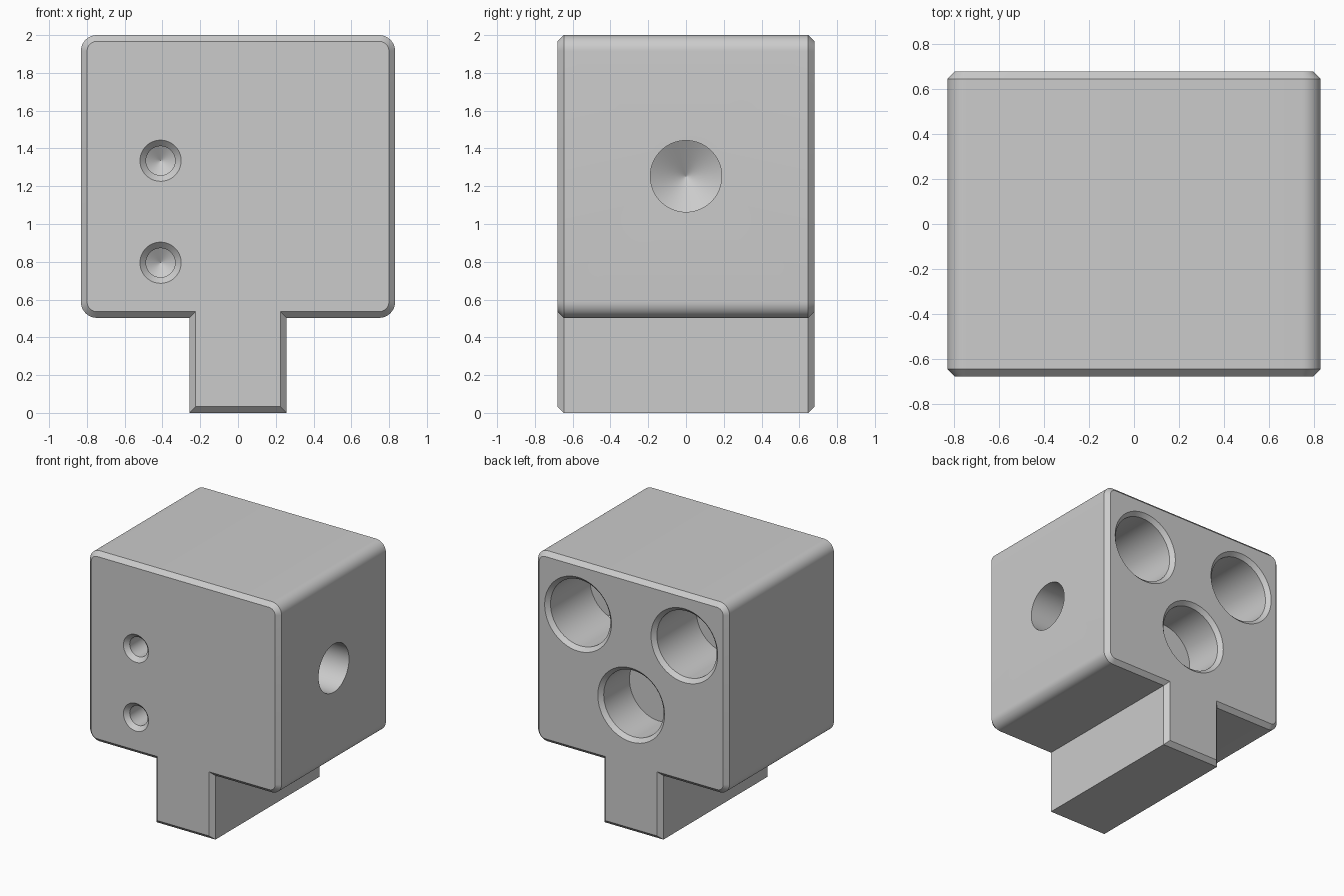
import bpy, bmesh, math
from mathutils import Matrix, Vector

if "Cube" in bpy.data.objects:
    bpy.data.objects.remove(bpy.data.objects["Cube"])

gray = bpy.data.materials.new("plain gray")
gray.diffuse_color = (0.6, 0.6, 0.6, 1)
gray.use_nodes = True
gray.node_tree.nodes["Principled BSDF"].inputs["Base Color"].default_value = gray.diffuse_color

HALF_Y, CHAMFER = 0.68, 0.033


def outline(d):
    """T-shaped front outline, inset by d, counter-clockwise in x, z."""
    w, stem, low, high, r = 0.832 - d, 0.257 - d, 0.503 + d, 2 - d, 0.085 - d
    right = [(stem, d), (stem, low)]
    for cz, start in ((low + r, -90), (high - r, 0)):
        for i in range(11):
            a = math.radians(start + 9 * i)
            right.append((w - r + r * math.cos(a), cz + r * math.sin(a)))
    return right + [(-x, z) for x, z in reversed(right)]


def finish(name, bm):
    bmesh.ops.recalc_face_normals(bm, faces=bm.faces)
    mesh = bpy.data.meshes.new(name)
    bm.to_mesh(mesh)
    bm.free()
    mesh.materials.append(gray)
    obj = bpy.data.objects.new(name, mesh)
    bpy.context.collection.objects.link(obj)
    return obj


def loft(name, rings):
    """Skin closed rings of equal length and cap both ends."""
    bm = bmesh.new()
    loops = [[bm.verts.new(p) for p in ring] for ring in rings]
    n = len(loops[0])
    for a, b in zip(loops, loops[1:]):
        for i in range(n):
            bm.faces.new((a[i], a[(i + 1) % n], b[(i + 1) % n], b[i]))
    bm.faces.new(loops[0])
    bm.faces.new(loops[-1])
    return finish(name, bm)


def drill(name, pos, inward, radius, depth, chamfer=0.0, cone=False):
    """Round cutter with optional countersink and pointed tip."""
    out = 0.05
    prof = [(radius + chamfer, -out)]
    if chamfer:
        prof += [(radius + chamfer, 0), (radius, chamfer)]
    prof.append((radius, depth))
    if cone:
        prof.append((0.001, depth + radius * 0.6))
    turn = Vector((0, 0, 1)).rotation_difference(Vector(inward)).to_matrix().to_4x4()
    m = Matrix.Translation(pos) @ turn
    n = 64
    rings = [[m @ Vector((r * math.cos(math.tau * i / n),
                          r * math.sin(math.tau * i / n), h)) for i in range(n)]
             for r, h in prof]
    return loft(name, rings)


# Chamfered block with stem
block = loft("block", [[(x, y, z) for x, z in outline(d)] for y, d in (
    (-HALF_Y, CHAMFER), (-HALF_Y + CHAMFER, 0),
    (HALF_Y - CHAMFER, 0), (HALF_Y, CHAMFER))])

cutters = []
# Large countersunk sockets in the back
for x, z, depth in ((-0.462, 1.59, 0.52), (0.462, 1.59, 0.52), (0, 1.0, 0.35)):
    cutters.append(drill("socket_cutter", (x, HALF_Y, z), (0, -1, 0), 0.26, depth, 0.03))
# Small countersunk screw holes in the front
for z in (0.795, 1.335):
    cutters.append(drill("screw_hole_cutter", (-0.41, -HALF_Y, z), (0, 1, 0),
                         0.077, 0.35, 0.032, True))
# Pointed side bore
cutters.append(drill("side_bore_cutter", (0.832, 0, 1.253), (-1, 0, 0), 0.189, 0.8, 0, True))

# Cut all holes
bpy.context.view_layer.objects.active = block
block.select_set(True)
for c in cutters:
    c.hide_render = True
    mod = block.modifiers.new("hole", 'BOOLEAN')
    mod.operation, mod.solver, mod.object = 'DIFFERENCE', 'EXACT', c
    bpy.ops.object.modifier_apply(modifier=mod.name)
for c in cutters:
    bpy.data.objects.remove(c)

bpy.ops.object.select_all(action='DESELECT')
block.select_set(True)
bpy.ops.object.shade_smooth_by_angle(angle=math.radians(25))
